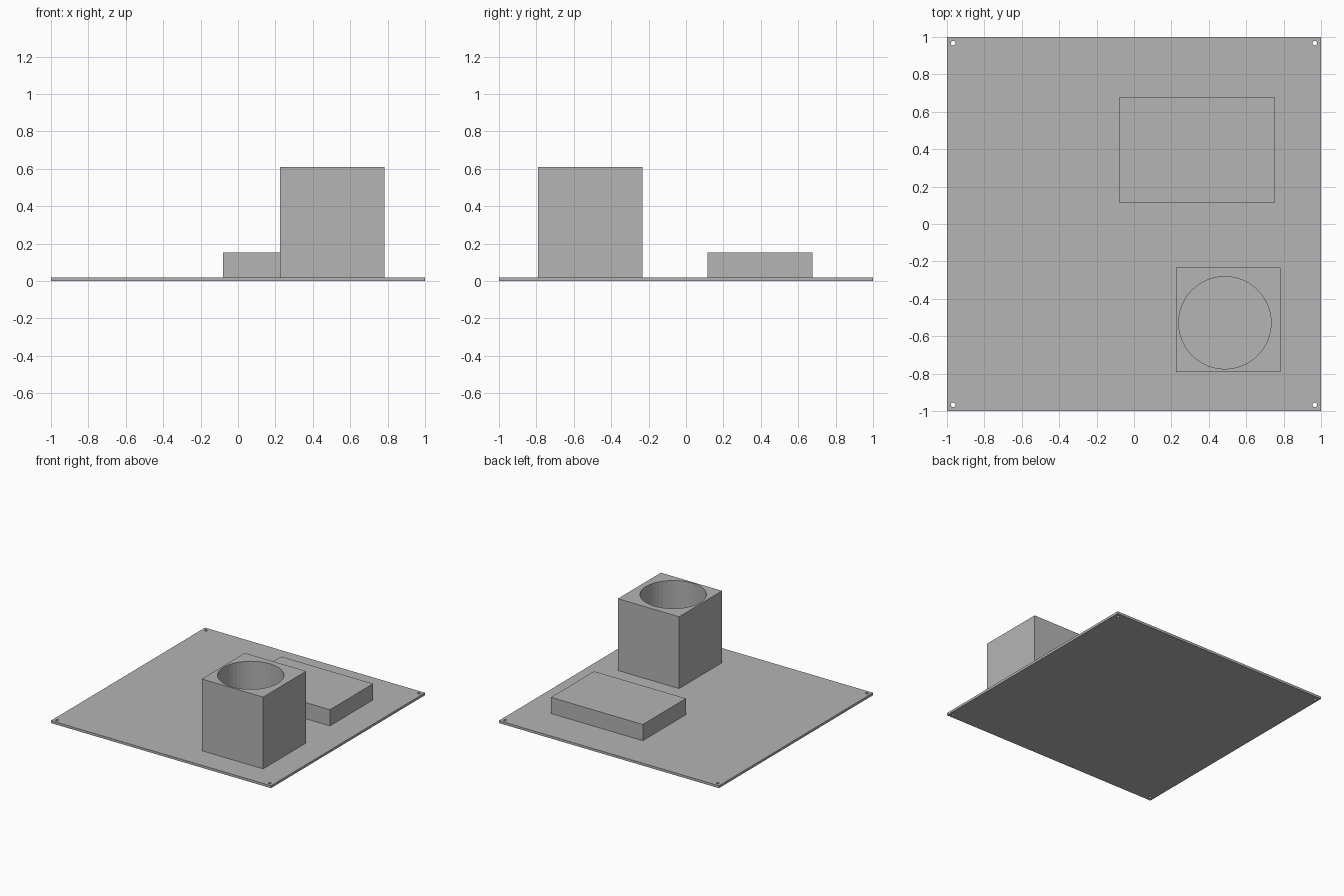
import bpy

if "Cube" in bpy.data.objects:
    bpy.data.objects.remove(bpy.data.objects["Cube"])

grey = bpy.data.materials.new("plain grey")
grey.diffuse_color = (0.46, 0.46, 0.46, 1)
grey.use_nodes = True
grey.node_tree.nodes["Principled BSDF"].inputs["Base Color"].default_value = grey.diffuse_color


def box(name, x0, x1, y0, y1, z0, z1):
    bpy.ops.mesh.primitive_cube_add(
        size=1, location=((x0 + x1) / 2, (y0 + y1) / 2, (z0 + z1) / 2))
    ob = bpy.context.object
    ob.name = name
    ob.scale = (x1 - x0, y1 - y0, z1 - z0)
    bpy.ops.object.transform_apply(location=False, rotation=False, scale=True)
    ob.data.materials.append(grey)
    return ob


def drill(ob, x, y, radius, z0, z1, sides):
    """Cut a round vertical hole from z0 to z1."""
    bpy.ops.mesh.primitive_cylinder_add(
        vertices=sides, radius=radius, depth=z1 - z0, location=(x, y, (z0 + z1) / 2))
    cutter = bpy.context.object
    cutter.hide_render = True
    cutter.data.materials.append(grey)
    mod = ob.modifiers.new("hole", 'BOOLEAN')
    mod.operation = 'DIFFERENCE'
    mod.solver = 'EXACT'
    mod.object = cutter
    bpy.context.view_layer.objects.active = ob
    bpy.ops.object.modifier_apply(modifier=mod.name)
    bpy.data.objects.remove(cutter, do_unlink=True)


# Thin base plate with a screw hole in each corner
plate = box("base_plate", -1, 1, -1, 1, 0, 0.02)
for sx in (-1, 1):
    for sy in (-1, 1):
        drill(plate, sx * 0.967, sy * 0.967, 0.012, -0.05, 0.07, 24)

# Low rectangular block at the back
box("low_block", -0.08, 0.755, 0.115, 0.675, 0.02, 0.153)

# Tall block with a deep round well
holder = box("tall_block", 0.225, 0.782, -0.79, -0.232, 0.02, 0.61)
drill(holder, 0.486, -0.528, 0.247, 0.04, 0.8, 48)
